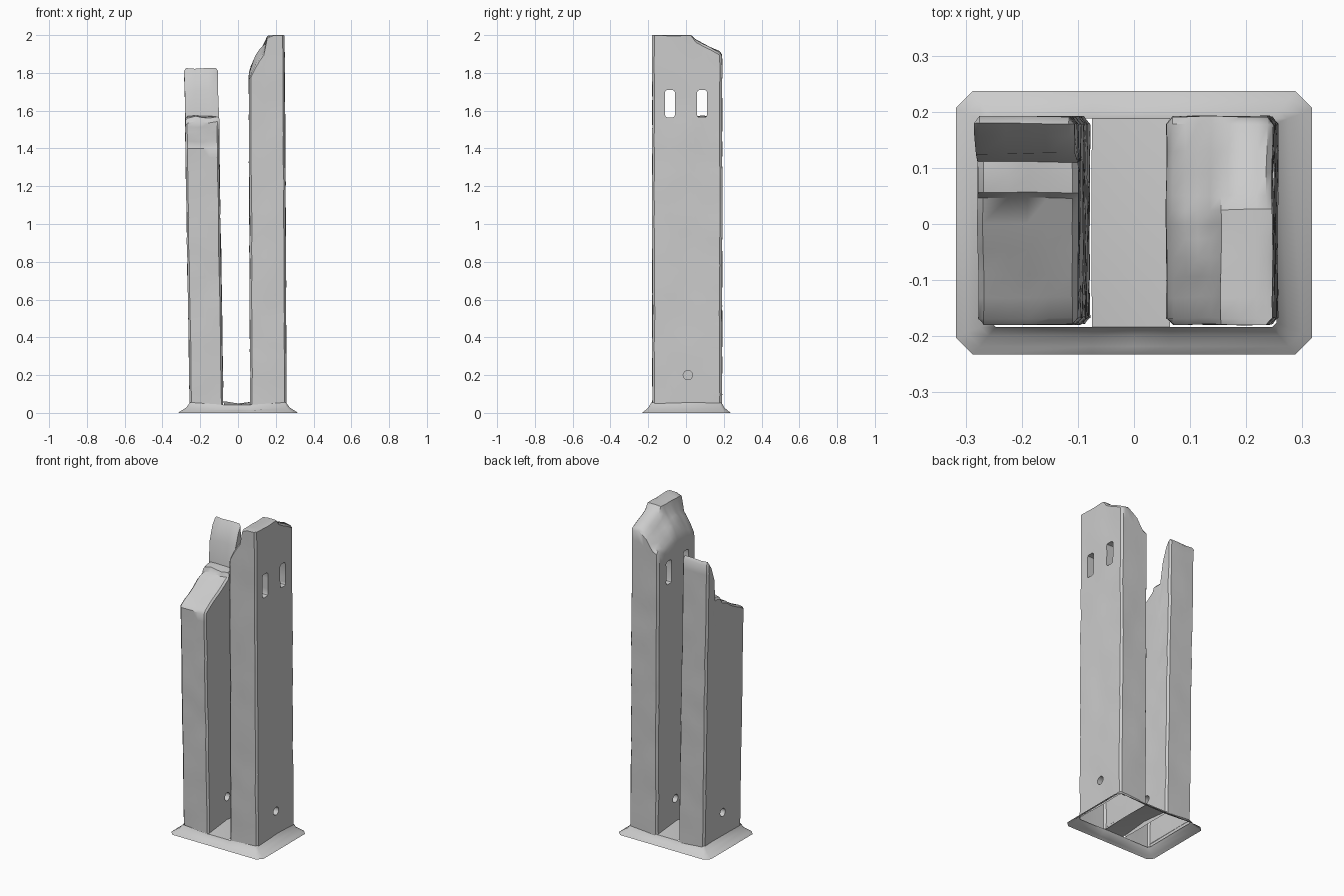
import bpy, bmesh, math
from mathutils import Vector, Matrix, noise

if "Cube" in bpy.data.objects:
    bpy.data.objects.remove(bpy.data.objects["Cube"])


def lerp_table(pts, v):
    for (a, za), (b, zb) in zip(pts, pts[1:]):
        if v <= b:
            return za + (zb - za) * max(0, v - a) / (b - a)
    return pts[-1][1]


def finish(name, bm):
    me = bpy.data.meshes.new(name)
    bm.to_mesh(me)
    bm.free()
    ob = bpy.data.objects.new(name, me)
    bpy.context.collection.objects.link(ob)
    return ob


def smooth(ob, angle):
    bpy.ops.object.select_all(action='DESELECT')
    ob.select_set(True)
    bpy.context.view_layer.objects.active = ob
    bpy.ops.object.shade_smooth_by_angle(angle=math.radians(angle))


def tower(name, xs, ys, height, lean, windows):
    """Worn slab: broken top as a height field, walls dropped from its rim, open below."""
    bm = bmesh.new()
    nx, ny = len(xs), len(ys)
    z0 = 0.035

    def place(i, j, t):
        x, y = xs[i], ys[j]
        z = height(x, y)
        edge_x, edge_y = i in (0, nx - 1), j in (0, ny - 1)
        if edge_x or edge_y:
            z -= 0.012
        if edge_x and edge_y:                     # softened corners
            x += 0.006 if i == 0 else -0.006
            y += 0.006 if j == 0 else -0.006
        z = z0 + (z - z0) * t
        n = noise.noise_vector(Vector((x, y, z)) * 7) * 0.004
        return (x + lean * z + n.x, y + n.y, min(2.0, z + (n.z if t == 1 else 0)))

    top = {(i, j): bm.verts.new(place(i, j, 1)) for i in range(nx) for j in range(ny)}
    for i in range(nx - 1):
        for j in range(ny - 1):
            bm.faces.new([top[i, j], top[i + 1, j], top[i + 1, j + 1], top[i, j + 1]])
    rim = ([(i, 0) for i in range(nx)] + [(nx - 1, j) for j in range(1, ny)]
           + [(i, ny - 1) for i in range(nx - 2, -1, -1)] + [(0, j) for j in range(ny - 2, 0, -1)])
    prev = [top[r] for r in rim]
    levels = 30
    for k in range(levels - 1, -1, -1):
        cur = [bm.verts.new(place(*r, k / levels)) for r in rim]
        for a in range(len(rim)):
            b = (a + 1) % len(rim)
            bm.faces.new([prev[a], cur[a], cur[b], prev[b]])
        prev = cur
    bm.faces.new(prev[::-1])
    bmesh.ops.recalc_face_normals(bm, faces=bm.faces[:])
    ob = finish(name, bm)

    # Cutters: arrow-slit windows and a round socket on each broad face
    cut = bmesh.new()
    xc = (xs[0] + xs[-1]) / 2
    for y in windows:
        m = Matrix.Translation((xc, y, 1.637)) @ Matrix.Diagonal((0.5, 0.052, 0.145, 1))
        box = bmesh.ops.create_cube(cut, size=1, matrix=m)['verts']
        long_edges = {e for v in box for e in v.link_edges
                      if abs(e.verts[0].co.x - e.verts[1].co.x) > 0.1}
        bmesh.ops.bevel(cut, geom=list(long_edges), offset=0.012, segments=2,
                        profile=0.5, affect='EDGES')
    for x in (xs[0], xs[-1]):
        m = Matrix.Translation((x + lean * 0.2, 0.01, 0.2)) @ Matrix.Rotation(math.pi / 2, 4, 'Y')
        bmesh.ops.create_cone(cut, cap_ends=True, segments=14, radius1=0.025,
                              radius2=0.025, depth=0.08, matrix=m)
    cutter = finish(name + "_cutter", cut)
    cutter.hide_render = True
    mod = ob.modifiers.new("openings", 'BOOLEAN')
    mod.operation, mod.object, mod.solver = 'DIFFERENCE', cutter, 'EXACT'
    dg = bpy.context.evaluated_depsgraph_get()
    ob.data = bpy.data.meshes.new_from_object(ob.evaluated_get(dg))
    ob.modifiers.clear()
    bpy.data.objects.remove(cutter)

    # Open underside
    bm = bmesh.new()
    bm.from_mesh(ob.data)
    under = [f for f in bm.faces if all(v.co.z < z0 + 0.01 for v in f.verts)]
    bmesh.ops.delete(bm, geom=under, context='FACES')
    bm.to_mesh(ob.data)
    bm.free()
    smooth(ob, 38)


# Left tower: front slope, ledge, tall fin at the back
left_profile = [(-0.175, 1.41), (-0.09, 1.46), (0.0, 1.515), (0.045, 1.54), (0.055, 1.565),
                (0.11, 1.57), (0.125, 1.71), (0.155, 1.79), (0.172, 1.825), (0.19, 1.815)]


def left_height(x, y):
    return lerp_table(left_profile, y) + 0.012 * noise.noise(Vector((x * 18, y * 18, 3)))


tower("left_tower", [-0.255, -0.245, -0.20, -0.165, -0.13, -0.087, -0.077],
      [-0.178, -0.167, -0.13, -0.09, -0.045, 0.0, 0.045, 0.055, 0.085, 0.11, 0.125, 0.155, 0.178, 0.191],
      left_height, -0.016, [])

# Right tower: flat high crest at the front right, broken away to the left and back
front_cut = [(0.06, 1.76), (0.10, 1.84), (0.145, 1.91), (0.165, 1.995), (0.20, 2.01), (0.26, 2.01)]
back_cut = [(0.06, 1.77), (0.10, 1.81), (0.16, 1.88), (0.20, 1.91), (0.26, 1.90)]
mid_cut = [(0.06, 1.80), (0.10, 1.89), (0.145, 1.95), (0.165, 1.995), (0.20, 2.01), (0.26, 2.01)]


def right_height(x, y):
    f, m, b = (lerp_table(c, x) for c in (front_cut, mid_cut, back_cut))
    z = lerp_table([(-0.175, f), (-0.06, m), (0.025, m), (0.05, m * 0.7 + b * 0.3), (0.19, b)], y)
    rough = 0.018 if x < 0.16 else 0.004
    return z + rough * noise.noise(Vector((x * 22, y * 22, 1)))


tower("right_tower", [0.066, 0.077, 0.10, 0.122, 0.145, 0.165, 0.20, 0.23, 0.247, 0.257],
      [-0.178, -0.167, -0.13, -0.095, -0.06, -0.025, 0.0, 0.025, 0.05, 0.09, 0.13, 0.178, 0.191],
      right_height, -0.005, [-0.085, 0.085])

# Base: flared open skirt around both towers, with a floor between them
bm = bmesh.new()
rings = []
for hx, hy, c, z in ((0.317, 0.233, 0.03, 0), (0.30, 0.218, 0.025, 0.012),
                     (0.274, 0.199, 0.015, 0.028), (0.254, 0.184, 0.008, 0.055)):
    # each ring runs counter-clockwise, with extra points beside the floor
    half = [(hx, -hy + c), (hx, hy - c), (hx - c, hy), (0.064, hy), (0, hy), (-0.075, hy), (c - hx, hy)]
    other = [(-hx, hy - c), (-hx, c - hy), (c - hx, -hy), (-0.075, -hy), (0, -hy), (0.064, -hy), (hx - c, -hy)]
    ring = []
    for x, y in half + other:
        drop = 0.012 if abs(x) < 0.08 and z > 0.02 else 0
        ring.append(bm.verts.new((x, y + (0.004 if y > 0 else 0), max(0, z - drop))))
    rings.append(ring)
for lo, hi in zip(rings, rings[1:]):
    for a in range(14):
        b = (a + 1) % 14
        bm.faces.new([lo[a], lo[b], hi[b], hi[a]])
t = rings[-1]
mid = [bm.verts.new((x, 0.0, z)) for x, z in ((0.067, 0.058), (0, 0.05), (-0.076, 0.062))]
for k in range(2):
    bm.faces.new([t[3 + k], t[4 + k], mid[k + 1], mid[k]])
    bm.faces.new([mid[k], mid[k + 1], t[11 - k], t[12 - k]])
bmesh.ops.recalc_face_normals(bm, faces=bm.faces[:])
smooth(finish("base", bm), 50)
